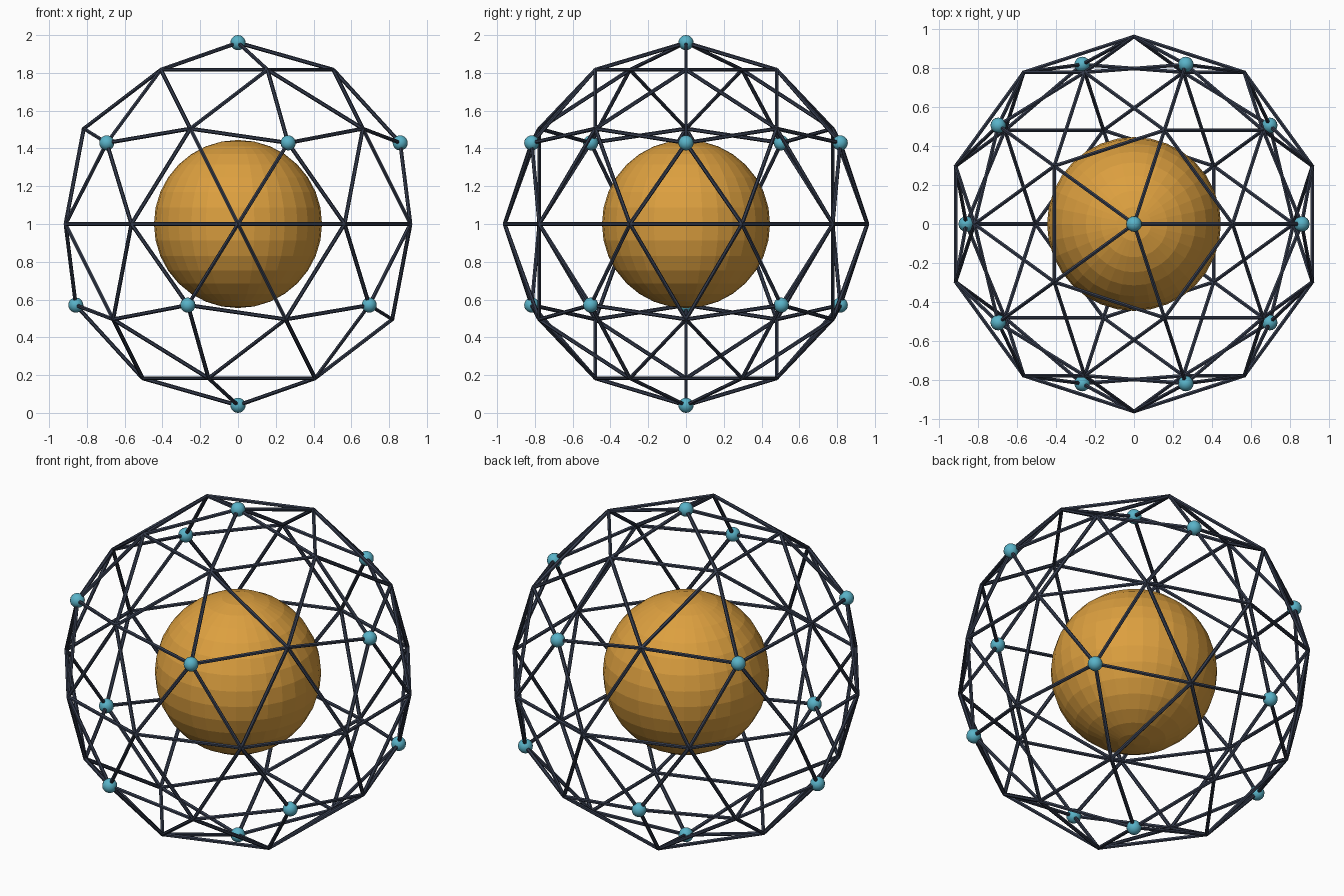
import bpy
import bmesh
from mathutils import Matrix, Vector

if "Cube" in bpy.data.objects:
    bpy.data.objects.remove(bpy.data.objects["Cube"])

CENTRE = Vector((0, 0, 1))
CAGE_R, BALL_R, STRUT_R, CORE_R = 0.96, 0.04, 0.0105, 0.445


def material(name, rgb):
    mat = bpy.data.materials.new(name)
    mat.diffuse_color = (*rgb, 1)
    mat.use_nodes = True
    mat.node_tree.nodes["Principled BSDF"].inputs["Base Color"].default_value = mat.diffuse_color
    return mat


def make_object(name, bm, mat, smooth=False):
    mesh = bpy.data.meshes.new(name)
    bm.to_mesh(mesh)
    bm.free()
    mesh.materials.append(mat)
    for p in mesh.polygons:
        p.use_smooth = smooth
    obj = bpy.data.objects.new(name, mesh)
    bpy.context.collection.objects.link(obj)
    return obj


def cage_mesh(level):
    bm = bmesh.new()
    bmesh.ops.create_icosphere(bm, subdivisions=level, radius=CAGE_R,
                               matrix=Matrix.Translation(CENTRE))
    return bm


steel = material("dark_steel", (0.035, 0.045, 0.075))
amber = material("amber", (0.72, 0.35, 0.05))
cyan = material("cyan", (0.10, 0.45, 0.58))

# Geodesic cage: one thin rod along every edge
guide = cage_mesh(2)
struts = bmesh.new()
for edge in guide.edges:
    a, b = (v.co for v in edge.verts)
    turn = (b - a).to_track_quat('Z', 'Y').to_matrix().to_4x4()
    bmesh.ops.create_cone(struts, cap_ends=True, segments=6,
                          radius1=STRUT_R, radius2=STRUT_R, depth=(b - a).length,
                          matrix=Matrix.Translation((a + b) / 2) @ turn)
guide.free()
make_object("cage_struts", struts, steel)

# Joint balls on the twelve five-way corners
corners = cage_mesh(1)
balls = bmesh.new()
for v in corners.verts:
    bmesh.ops.create_uvsphere(balls, u_segments=16, v_segments=10, radius=BALL_R,
                              matrix=Matrix.Translation(v.co))
corners.free()
make_object("joint_balls", balls, cyan, smooth=True)

# Faceted core sphere
core = bmesh.new()
bmesh.ops.create_uvsphere(core, u_segments=32, v_segments=16, radius=CORE_R,
                          matrix=Matrix.Translation(CENTRE))
make_object("core_sphere", core, amber)
